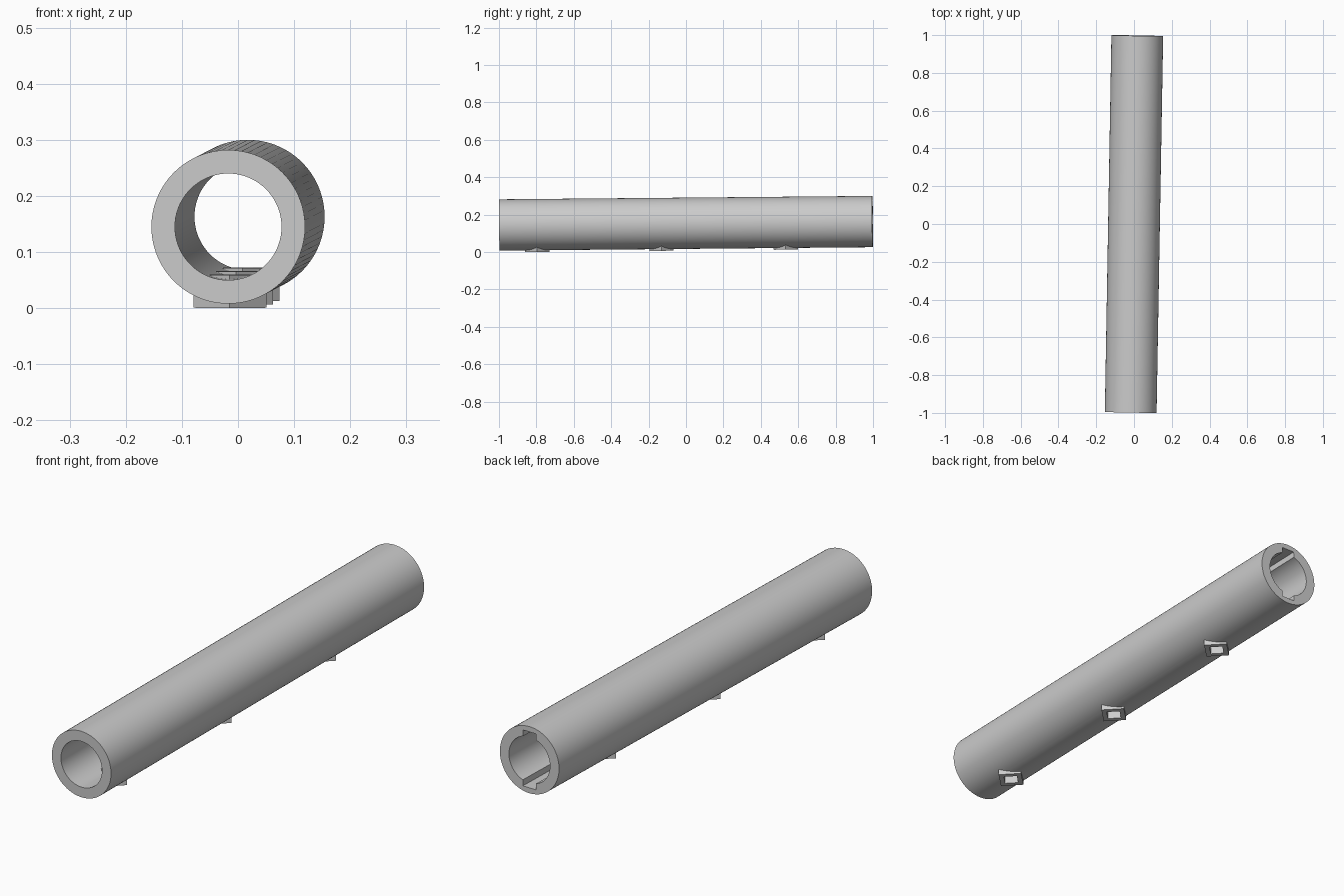
import bpy
import math
from mathutils import Matrix, Vector

if "Cube" in bpy.data.objects:
    bpy.data.objects.remove(bpy.data.objects["Cube"], do_unlink=True)

LENGTH = 1.995
OUTER, INNER = 0.137, 0.095
LUG_SIDE, HOLE_SIDE = 0.092, 0.053
LUG_BOTTOM, LUG_TOP = -0.146, -0.087

grey = bpy.data.materials.new("plain grey")
grey.use_nodes = True
colour = (0.6, 0.6, 0.6, 1)
grey.diffuse_color = colour
grey.node_tree.nodes["Principled BSDF"].inputs["Base Color"].default_value = colour


def finish(name, bake_matrix=None):
    ob = bpy.context.object
    ob.name = name
    ob.data.transform(ob.matrix_world if bake_matrix is None else bake_matrix)
    ob.matrix_world = Matrix()
    ob.data.materials.append(grey)
    return ob


def cylinder(name, radius, length):
    bpy.ops.mesh.primitive_cylinder_add(vertices=72, radius=radius, depth=length)
    return finish(name, Matrix.Rotation(math.pi / 2, 4, 'X'))


def box(name, size, centre, turn=0):
    bpy.ops.mesh.primitive_cube_add(size=1)
    return finish(name, Matrix.Translation(Vector(centre))
                  @ Matrix.Rotation(turn, 4, 'Z') @ Matrix.Diagonal((*size, 1)))


def cut(target, cutter):
    bpy.context.view_layer.objects.active = target
    mod = target.modifiers.new("cut", 'BOOLEAN')
    mod.operation = 'DIFFERENCE'
    mod.solver = 'EXACT'
    mod.object = cutter
    bpy.ops.object.modifier_apply(modifier=mod.name)
    bpy.data.objects.remove(cutter, do_unlink=True)


# Hollow tube with a key slot at the top and bottom of the rear end
tube = cylinder("tube", OUTER, LENGTH)
cut(tube, cylinder("bore", INNER, LENGTH + 0.2))
cut(tube, box("key_slots", (0.06, 0.4, 0.23), (0, LENGTH / 2 - 0.1, 0)))
parts = [tube]

# Diamond-set square ports along the underside, open into the bore
for i, y in enumerate((-0.797, -0.132, 0.533)):
    height = LUG_TOP - LUG_BOTTOM
    centre = (0, y, (LUG_TOP + LUG_BOTTOM) / 2)
    port = box(f"port_{i + 1}", (LUG_SIDE, LUG_SIDE, height), centre, math.pi / 4)
    for target in (port, tube):
        cut(target, box("port_hole", (HOLE_SIDE, HOLE_SIDE, height + 0.06),
                        centre, math.pi / 4))
    parts.append(port)

# Slight yaw and pitch of the whole assembly
pose = (Matrix.Translation((0, 0, 0.154))
        @ Matrix.Rotation(math.radians(-1), 4, 'Z')
        @ Matrix.Rotation(math.radians(0.52), 4, 'X'))
for ob in parts:
    ob.data.transform(pose)
    bpy.ops.object.select_all(action='DESELECT')
    ob.select_set(True)
    bpy.context.view_layer.objects.active = ob
    bpy.ops.object.shade_smooth_by_angle(angle=math.radians(30))
